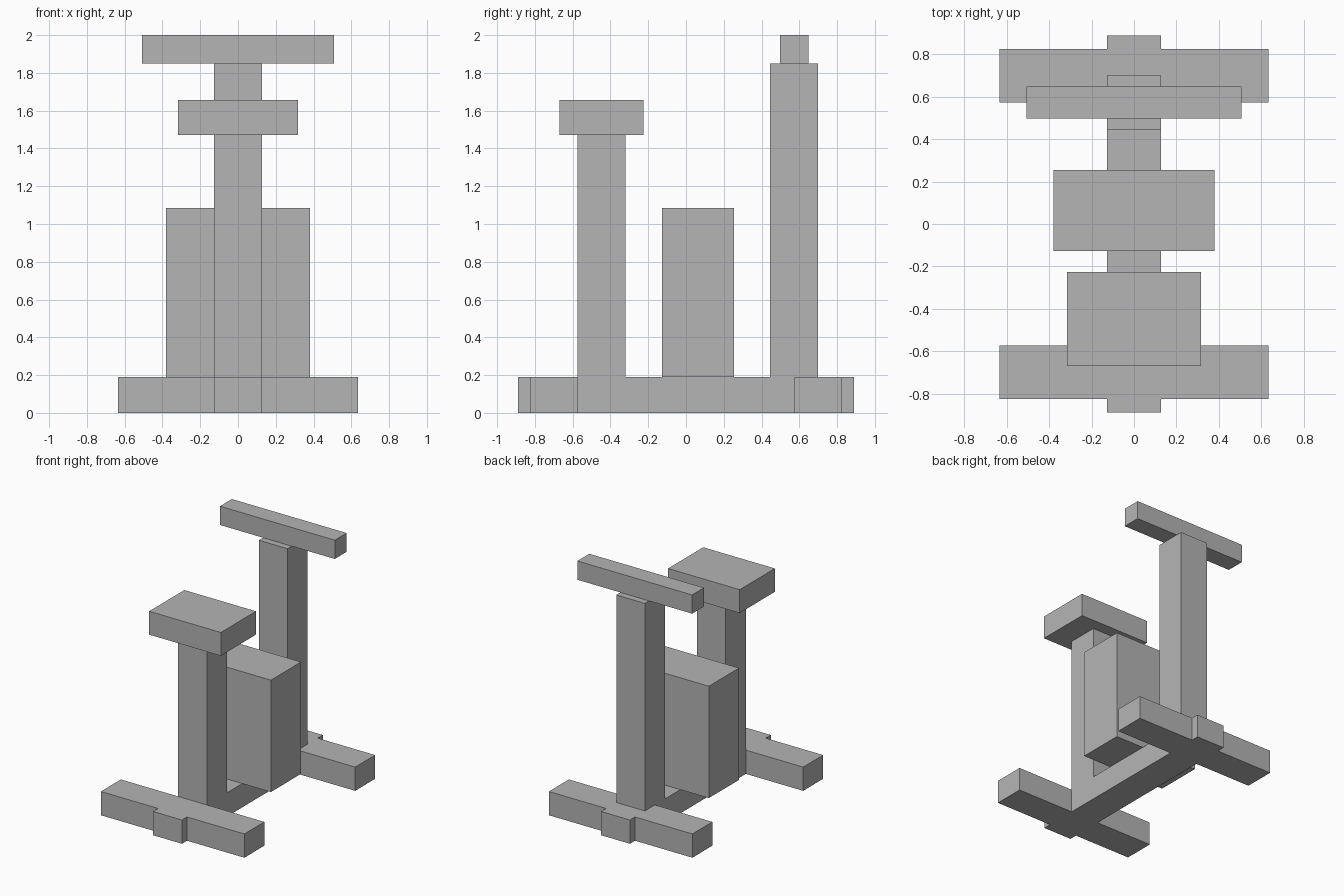
import bpy, bmesh

if "Cube" in bpy.data.objects:
    bpy.data.objects.remove(bpy.data.objects["Cube"])

grey = bpy.data.materials.new("plain grey")
grey.diffuse_color = (0.46, 0.46, 0.46, 1)
grey.use_nodes = True
grey.node_tree.nodes["Principled BSDF"].inputs["Base Color"].default_value = grey.diffuse_color


def prism(name, outline, z0, z1):
    """Extrude a flat xy outline (counter-clockwise) from z0 up to z1."""
    bm = bmesh.new()
    face = bm.faces.new([bm.verts.new((x, y, z0)) for x, y in outline])
    top = bmesh.ops.extrude_face_region(bm, geom=[face])["geom"]
    verts = [v for v in top if isinstance(v, bmesh.types.BMVert)]
    bmesh.ops.translate(bm, verts=verts, vec=(0, 0, z1 - z0))
    bmesh.ops.recalc_face_normals(bm, faces=bm.faces[:])
    mesh = bpy.data.meshes.new(name)
    bm.to_mesh(mesh)
    bm.free()
    mesh.materials.append(grey)
    obj = bpy.data.objects.new(name, mesh)
    bpy.context.collection.objects.link(obj)
    return obj


def block(name, half_x, y0, y1, z0, z1):
    outline = [(-half_x, y0), (half_x, y0), (half_x, y1), (-half_x, y1)]
    return prism(name, outline, z0, z1)


# Base: centre beam and two cross feet as one flush outline
beam, foot = 0.127, 0.635
right = [(beam, -0.89), (beam, -0.826), (foot, -0.826), (foot, -0.574), (beam, -0.574)]
right += [(x, -y) for x, y in reversed(right)]
left = [(-x, y) for x, y in reversed(right)]
prism("base_frame", right + left, 0, 0.19)

# Seat and its post
block("seat_post", beam, -0.575, -0.321, 0.19, 1.47)
block("seat", 0.317, -0.67, -0.226, 1.47, 1.657)

# Flywheel housing in the middle
block("flywheel_housing", 0.38, -0.127, 0.254, 0.19, 1.085)

# Handlebar and its post
block("handlebar_post", beam, 0.446, 0.70, 0.19, 1.85)
block("handlebar", 0.508, 0.498, 0.648, 1.85, 2.0)
